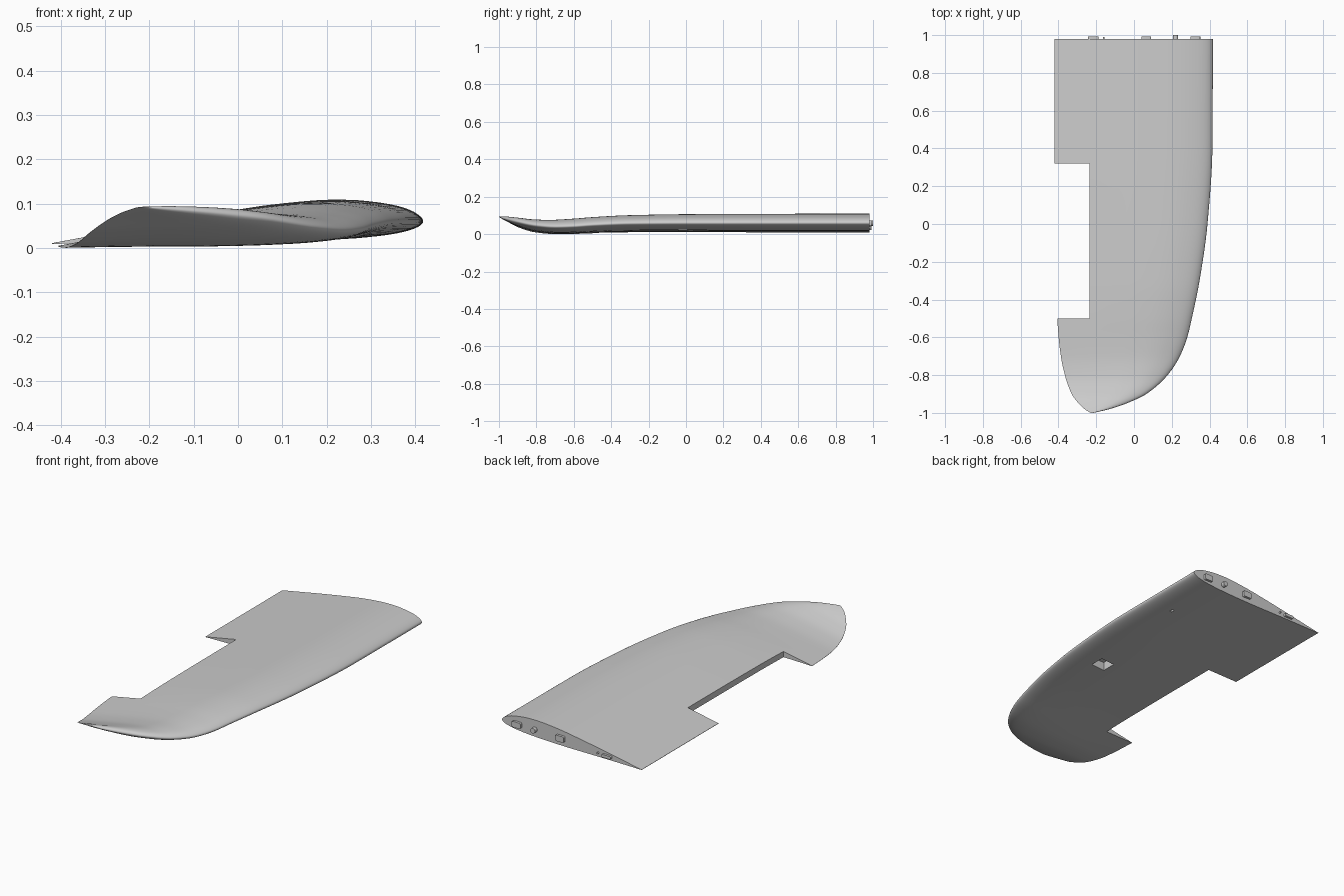
import bpy, bmesh, math

if "Cube" in bpy.data.objects:
    bpy.data.objects.remove(bpy.data.objects["Cube"])

# Planform and height curves along the span: (y, leading x, leading z, trailing x, trailing z)
SPAN = [(-1.0, -.215, .092, -.23, .091), (-.98, -.13, .086, -.262, .080), (-.95, -.04, .078, -.293, .064),
        (-.9, .065, .066, -.33, .038), (-.8, .178, .047, -.366, .009), (-.7, .243, .040, -.387, .001),
        (-.6, .282, .043, -.399, .002), (-.5, .306, .050, -.406, .004), (-.3, .347, .058, -.414, .007),
        (0, .389, .060, -.419, .009), (.4, .415, .060, -.42, .010), (.98, .418, .060, -.42, .010)]
# Aerofoil as (fraction of chord, offset / chord); s = sqrt(t) spaced when sampled
UPPER = [(0, 0), (.01, .016), (.03, .03), (.07, .046), (.13, .06), (.2, .07), (.28, .074),
         (.4, .07), (.55, .056), (.7, .039), (.85, .02), (1, .001)]
LOWER = [(0, 0), (.01, -.012), (.03, -.02), (.07, -.028), (.13, -.033), (.2, -.035), (.3, -.034),
         (.45, -.029), (.6, -.021), (.8, -.01), (1, -.001)]


def curve(pts, x):
    """Smooth cubic through points that does not overshoot."""
    n = len(pts)
    d = [(pts[i + 1][1] - pts[i][1]) / (pts[i + 1][0] - pts[i][0]) for i in range(n - 1)]

    def slope(i):
        if i == 0 or i == n - 1:
            return d[0] if i == 0 else d[-1]
        a, b = d[i - 1], d[i]
        return 2 * a * b / (a + b) if a * b > 0 else 0

    i = 0
    while i < n - 2 and x > pts[i + 1][0]:
        i += 1
    h = pts[i + 1][0] - pts[i][0]
    u = (x - pts[i][0]) / h
    return ((1 + 2 * u) * (1 - u) ** 2 * pts[i][1] + u * (1 - u) ** 2 * h * slope(i)
            + u * u * (3 - 2 * u) * pts[i + 1][1] + u * u * (u - 1) * h * slope(i + 1))


def finish(bm, name):
    bmesh.ops.recalc_face_normals(bm, faces=bm.faces)
    me = bpy.data.meshes.new(name)
    bm.to_mesh(me)
    bm.free()
    ob = bpy.data.objects.new(name, me)
    bpy.context.collection.objects.link(ob)
    return ob


def select(ob):
    bpy.ops.object.select_all(action='DESELECT')
    ob.select_set(True)
    bpy.context.view_layer.objects.active = ob


def box(name, lo, hi, bevel=0):
    bm = bmesh.new()
    bmesh.ops.create_cube(bm, size=1)
    for v in bm.verts:
        v.co = [(a + b) / 2 + c * (b - a) for a, b, c in zip(lo, hi, v.co)]
    if bevel:  # round only the edges running along the span
        edges = [e for e in bm.edges if abs(e.verts[0].co.y - e.verts[1].co.y) > 1e-4]
        bmesh.ops.bevel(bm, geom=edges, offset=bevel, segments=4, affect='EDGES', profile=.5)
    return finish(bm, name)


# Wing skin: aerofoil lofted along the span, closer stations at the tip
ts = [(i / 26) ** 2 for i in range(27)]
loop = [(t, curve([(math.sqrt(a), b) for a, b in UPPER], math.sqrt(t))) for t in reversed(ts)]
loop += [(t, curve([(math.sqrt(a), b) for a, b in LOWER], math.sqrt(t))) for t in ts[1:]]
bm = bmesh.new()
rows = []
for i in range(61):
    y = -1 + 1.98 * (i / 60) ** 1.8
    lx, lz, tx, tz = (curve([(r[0], r[k]) for r in SPAN], y) for k in range(1, 5))
    rows.append([bm.verts.new((lx + (tx - lx) * t, y, lz + (tz - lz) * t + o * (lx - tx))) for t, o in loop])
n = len(loop)
for a, b in zip(rows, rows[1:]):
    for j in range(n):
        bm.faces.new((a[j], a[(j + 1) % n], b[(j + 1) % n], b[j]))
bm.faces.new(rows[0])
bm.faces.new(rows[-1])
wing = finish(bm, "wing_panel")

# Aileron cut-out, square servo bay and small round-off hole in the underside
cuts = [box("aileron_cutter", (-.6, -.5, -.2), (-.235, .32, .3)),
        box("servo_cutter", (.17, -.04, -.1), (.25, .04, .065)),
        box("cable_hole_cutter", (.283, .64, -.1), (.297, .66, .05))]
for c in cuts:
    mod = wing.modifiers.new(c.name, 'BOOLEAN')
    mod.operation = 'DIFFERENCE'
    mod.solver = 'EXACT'
    mod.object = c
    c.hide_render = True
    select(wing)
    bpy.ops.object.modifier_apply(modifier=mod.name)
    bpy.data.objects.remove(c)
select(wing)
bpy.ops.object.shade_smooth_by_angle(angle=math.radians(35))

# Root locating tabs
for name, x, z, w, h in [("front_root_tab", .325, .058, .052, .032), ("middle_root_tab", .065, .053, .052, .032),
                         ("rear_root_tab", -.215, .030, .056, .016)]:
    tab = box(name, (x - w / 2, .96, z - h / 2), (x + w / 2, .993, z + h / 2), .007)
    select(tab)
    bpy.ops.object.shade_smooth_by_angle(angle=math.radians(35))

# Round root pins
for name, x, z, r, end in [("spar_pin", .22, .058, .014, 1.0), ("alignment_pin", -.16, .034, .005, .99)]:
    bpy.ops.mesh.primitive_cylinder_add(vertices=24, radius=r, depth=end - .95,
                                        location=(x, (end + .95) / 2, z), rotation=(math.pi / 2, 0, 0))
    pin = bpy.context.object
    pin.name = name
    bpy.ops.object.shade_smooth_by_angle(angle=math.radians(35))
